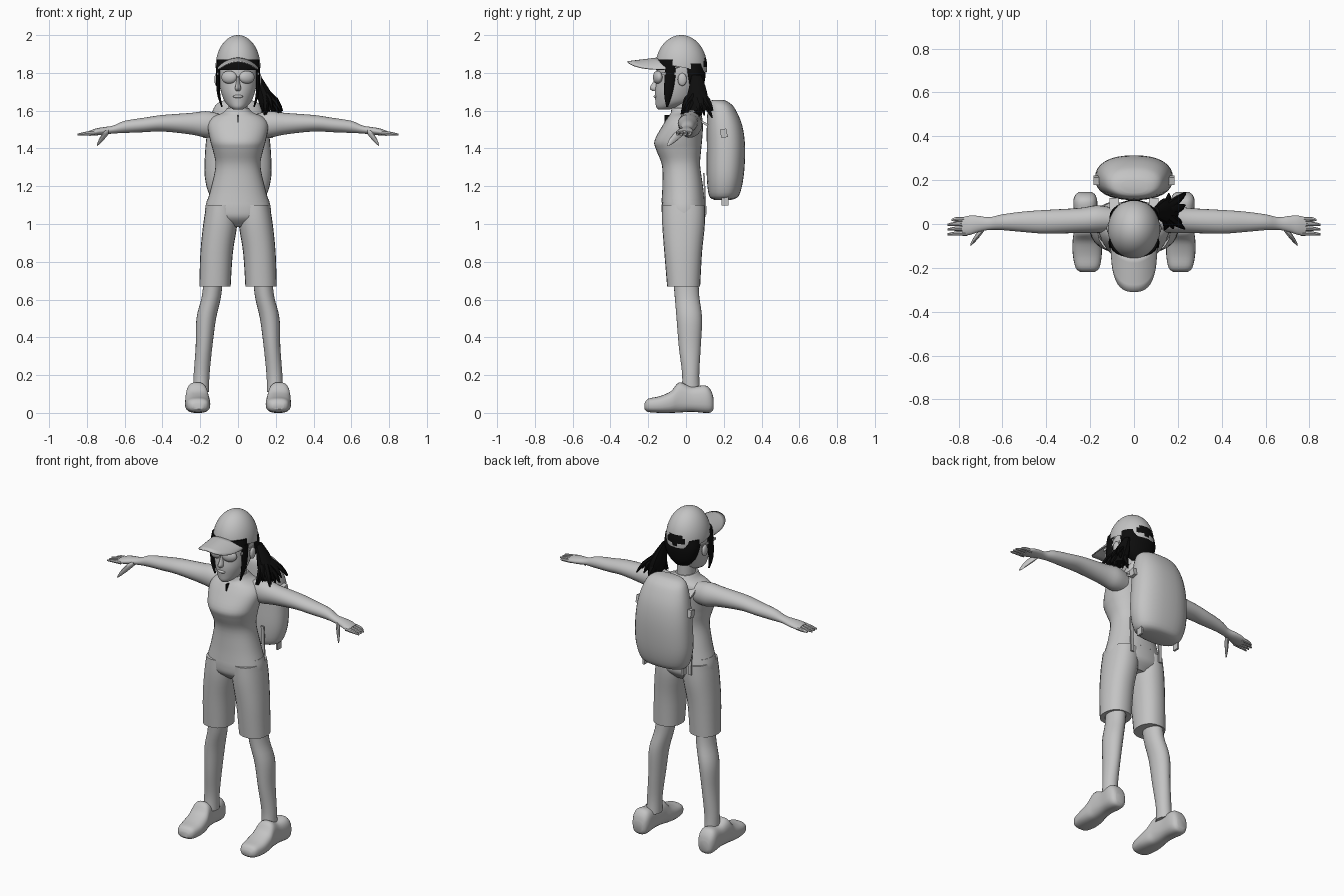
import bpy
import bmesh
import math
import random
from mathutils import Vector, Matrix

if "Cube" in bpy.data.objects:
    bpy.data.objects.remove(bpy.data.objects["Cube"], do_unlink=True)

random.seed(4)
parts = []


def make_material(name, colour):
    material = bpy.data.materials.new(name)
    material.use_nodes = True
    material.diffuse_color = colour
    material.node_tree.nodes["Principled BSDF"].inputs["Base Color"].default_value = colour
    return material


grey = make_material("plain grey", (.55, .55, .55, 1))
black = make_material("hair black", (.004, .004, .004, 1))


def finish(name, bm, material):
    bmesh.ops.recalc_face_normals(bm, faces=bm.faces)
    mesh = bpy.data.meshes.new(name)
    bm.to_mesh(mesh)
    bm.free()
    mesh.materials.append(material)
    obj = bpy.data.objects.new(name, mesh)
    bpy.context.collection.objects.link(obj)
    parts.append(obj)
    return obj


def smooth_rows(rows, steps):
    """Catmull-Rom interpolation between the cross-sections."""
    result = []
    last = len(rows) - 1
    for i in range(last):
        before, start, end, after = (rows[max(0, min(last, i + k))] for k in (-1, 0, 1, 2))
        for s in range(steps):
            t = s / steps
            result.append([
                b + (d - a) * t / 2
                + (2 * a - 5 * b + 4 * d - e) * t * t / 2
                + (3 * b - a - 3 * d + e) * t ** 3 / 2
                for a, b, d, e in zip(before, start, end, after)])
    result.append(list(rows[-1]))
    return result


def power(value, exponent):
    return math.copysign(abs(value) ** exponent, value)


def loft(name, axis, rows, material=grey, side=1, sides=24, square=1.0, steps=4):
    """Each row: position on axis, centre, half width, low and high of the other direction."""
    bm = bmesh.new()
    rings = []
    for pos, centre, half, low, high in smooth_rows(rows, steps):
        ring = []
        for k in range(sides):
            angle = math.tau * k / sides
            u = centre + half * power(math.cos(angle), square)
            v = (low + high) / 2 + (high - low) / 2 * power(math.sin(angle), square)
            x, y, z = {"x": (pos, u, v), "y": (u, pos, v), "z": (u, v, pos)}[axis]
            ring.append(bm.verts.new((x * side, y, z)))
        rings.append(ring)
    for lower, upper in zip(rings, rings[1:]):
        for k in range(sides):
            n = (k + 1) % sides
            bm.faces.new((lower[k], lower[n], upper[n], upper[k]))
    bm.faces.new(rings[0])
    bm.faces.new(rings[-1])
    return finish(name, bm, material)


def ball(name, centre, radii, material=grey, turn=0):
    bm = bmesh.new()
    bmesh.ops.create_uvsphere(bm, u_segments=20, v_segments=12, radius=1)
    bm.transform(Matrix.LocRotScale(Vector(centre), Matrix.Rotation(turn, 3, "Z"), Vector(radii)))
    return finish(name, bm, material)


def box(name, centre, size, material=grey, turn=0, axis="X"):
    bm = bmesh.new()
    bmesh.ops.create_cube(bm, size=1)
    bm.transform(Matrix.LocRotScale(Vector(centre), Matrix.Rotation(turn, 3, axis), Vector(size)))
    return finish(name, bm, material)


# Body: shirt, neck, pelvis and head
loft("shirt", "z", [
    (1.115, 0, .165, -.13, .1), (1.2, 0, .141, -.125, .09), (1.31, 0, .119, -.127, .075),
    (1.39, 0, .133, -.157, .08), (1.44, 0, .147, -.167, .085), (1.52, 0, .16, -.125, .09),
    (1.565, 0, .135, -.096, .085), (1.59, 0, .08, -.08, .075), (1.615, 0, .056, -.078, .06)],
    sides=32, square=.9)
loft("neck", "z", [(1.58, 0, .05, -.06, .055), (1.7, 0, .052, -.07, .055)])
loft("shorts_waist", "z", [
    (.985, 0, .08, -.07, .06), (1.03, 0, .165, -.12, .1),
    (1.08, 0, .174, -.129, .104), (1.13, 0, .163, -.126, .098)], square=.9)
loft("head", "z", [
    (1.605, 0, .022, -.145, -.09), (1.62, 0, .045, -.158, -.04), (1.65, 0, .071, -.162, .03),
    (1.7, 0, .09, -.165, .06), (1.76, 0, .102, -.157, .085), (1.83, 0, .108, -.153, .095),
    (1.9, 0, .09, -.13, .07)], sides=32)
loft("nose", "z", [(1.705, 0, .012, -.18, -.13), (1.72, 0, .016, -.192, -.13),
                   (1.75, 0, .01, -.176, -.13), (1.78, 0, .007, -.162, -.13)], sides=12)
ball("lips", (0, -.16, 1.675), (.026, .012, .009))
box("collar_zip", (0, -.1, 1.555), (.007, .03, .045), black)

# Limbs, mirrored
for side, label in ((1, "left"), (-1, "right")):
    loft(label + "_arm", "x", [
        (.1, .02, .055, 1.46, 1.585), (.17, .022, .063, 1.458, 1.597), (.25, .016, .057, 1.474, 1.588),
        (.4, .01, .054, 1.49, 1.577), (.5, .01, .047, 1.486, 1.562), (.6, .008, .036, 1.482, 1.546),
        (.66, .002, .029, 1.479, 1.521), (.71, 0, .037, 1.473, 1.513),
        (.75, -.006, .044, 1.469, 1.506), (.785, -.01, .04, 1.467, 1.494)], side=side)
    for number, y in enumerate((-.043, -.021, .001, .022)):
        tip = .85 - .018 * (number == 3)
        loft(f"{label}_finger_{number + 1}", "x", [
            (.76, y, .011, 1.47, 1.495), (.81, y, .01, 1.468, 1.488),
            (tip, y - .004, .005, 1.468, 1.478)], side=side, sides=8, steps=2)
    loft(label + "_thumb", "x", [
        (.685, -.018, .016, 1.475, 1.502), (.71, -.048, .018, 1.445, 1.49),
        (.732, -.076, .013, 1.423, 1.458), (.746, -.095, .006, 1.412, 1.425)], side=side, sides=10)
    loft(label + "_shorts_leg", "z", [
        (.67, .122, .083, -.1, .075), (.85, .113, .086, -.115, .085),
        (1, .094, .09, -.126, .1), (1.1, .088, .08, -.125, .1)], side=side, square=.9)
    loft(label + "_leg", "z", [
        (.11, .195, .042, -.025, .075), (.2, .193, .042, -.02, .07), (.35, .18, .044, -.038, .078),
        (.5, .168, .052, -.05, .085), (.62, .14, .051, -.06, .07), (.74, .13, .05, -.07, .065)], side=side)
    loft(label + "_shoe", "y", [
        (-.22, .212, .03, .02, .05), (-.2, .212, .054, .005, .075), (-.14, .213, .066, 0, .088),
        (-.08, .215, .065, 0, .115), (-.035, .218, .057, .002, .162), (.03, .22, .052, .006, .138),
        (.1, .222, .055, 0, .146), (.132, .222, .046, .003, .12), (.145, .222, .03, .02, .08)],
        side=side, square=.75)

    # Face details and side locks
    ball(label + "_ear", (.113 * side, -.02, 1.765), (.012, .024, .034))
    ball(label + "_lens", (.047 * side, -.15, 1.777), (.043, .022, .034), turn=.35 * side)
    box(label + "_glasses_arm", (.107 * side, -.065, 1.795), (.006, .13, .014))
    loft(label + "_front_lock", "z", [
        (1.62, .085, .004, -.105, -.095), (1.68, .101, .008, -.115, -.075),
        (1.75, .106, .01, -.115, -.06), (1.84, .103, .012, -.11, -.05)], black, side, 8)

    # Backpack straps and buckles
    box(label + "_buckle", (.168 * side, .2, 1.48), (.035, .035, .045), turn=.2)
    box(label + "_bottom_tab", (.13 * side, .207, 1.125), (.012, .036, .055))
    box(label + "_hanging_strap", (.1 * side, .1, 1.16), (.02, .008, .22), turn=.05)
    box(label + "_upper_strap", (.09 * side, .085, 1.54), (.045, .07, .012), turn=-.5)

loft("backpack", "z", [
    (1.128, 0, .1, .15, .24), (1.15, 0, .148, .122, .28), (1.25, 0, .176, .11, .305),
    (1.4, 0, .173, .11, .313), (1.52, 0, .157, .11, .298), (1.61, 0, .13, .115, .26),
    (1.645, 0, .1, .125, .225), (1.656, 0, .06, .14, .2)], sides=32, square=.85)

# Hair under the cap and fringe
loft("back_hair", "z", [
    (1.68, 0, .045, .0, .07), (1.72, 0, .085, -.01, .09), (1.79, 0, .11, -.03, .104),
    (1.85, 0, .11, -.05, .1)], black)
loft("fringe", "z", [
    (1.815, 0, .111, -.158, .0), (1.84, 0, .113, -.16, .0), (1.872, 0, .11, -.155, .0)], black)

# Ponytail: a thick core with loose tapering strands
loft("ponytail_core", "z", [
    (1.6, .165, .04, .0, .11), (1.66, .15, .045, .0, .12),
    (1.73, .125, .03, .015, .105), (1.79, .1, .015, .03, .08)], black, sides=10, steps=2)
for number in range(18):
    x, y, z = random.uniform(.12, .245), random.uniform(-.04, .18), random.uniform(1.56, 1.61)
    mid_x, mid_y = .125 + (x - .12) * .55, .055 + (y - .055) * .65
    loft(f"ponytail_strand_{number + 1}", "z", [
        (z, x, .003, y - .004, y + .004), (z + .06, mid_x + .01, .015, mid_y - .019, mid_y + .019),
        (1.73, .125, .015, .04, .08), (1.79, .1, .008, .045, .07)], black, sides=6, steps=2)

# Cap crown with rear opening
bm = bmesh.new()
bmesh.ops.create_uvsphere(bm, u_segments=48, v_segments=32, radius=1)
bm.transform(Matrix.LocRotScale(Vector((0, -.025, 1.83)), None, Vector((.119, .137, .17))))
bmesh.ops.bisect_plane(bm, geom=bm.verts[:] + bm.edges[:] + bm.faces[:],
                       plane_co=(0, -.025, 1.83), plane_no=(0, .2, 1), clear_inner=True)
cap = finish("cap_crown", bm, grey)
cap.data.materials.append(black)
for face in cap.data.polygons:
    c = face.center
    if c.y > 0 and (c.x / .062) ** 2 + ((c.z - 1.85) / .03) ** 2 < 1:
        face.material_index = 1

# Curved cap brim
bm = bmesh.new()
columns, depth = 28, 5
grid = []
for i in range(columns + 1):
    angle = math.pi * (i / columns - .5)
    sine, cosine = math.sin(angle), max(0, math.cos(angle))
    inner = Vector((.112 * sine, -.03 - .115 * cosine))
    outer = Vector((.106 * power(sine, .75), -.07 - .24 * cosine ** .65))
    line = []
    for j in range(depth + 1):
        p = inner.lerp(outer, j / depth)
        height = 1.882 - .02 * j / depth - .045 * (p.x / .106) ** 2
        line.append(bm.verts.new((p.x, p.y, height)))
    grid.append(line)
for a, b in zip(grid, grid[1:]):
    for j in range(depth):
        bm.faces.new((a[j], b[j], b[j + 1], a[j + 1]))
brim = finish("cap_brim", bm, grey)
brim.modifiers.new("thickness", "SOLIDIFY").thickness = .006

# Smooth shading with crisp hems
bpy.ops.object.select_all(action="DESELECT")
for obj in parts:
    obj.select_set(True)
bpy.context.view_layer.objects.active = parts[0]
bpy.ops.object.shade_smooth_by_angle(angle=math.radians(40))
